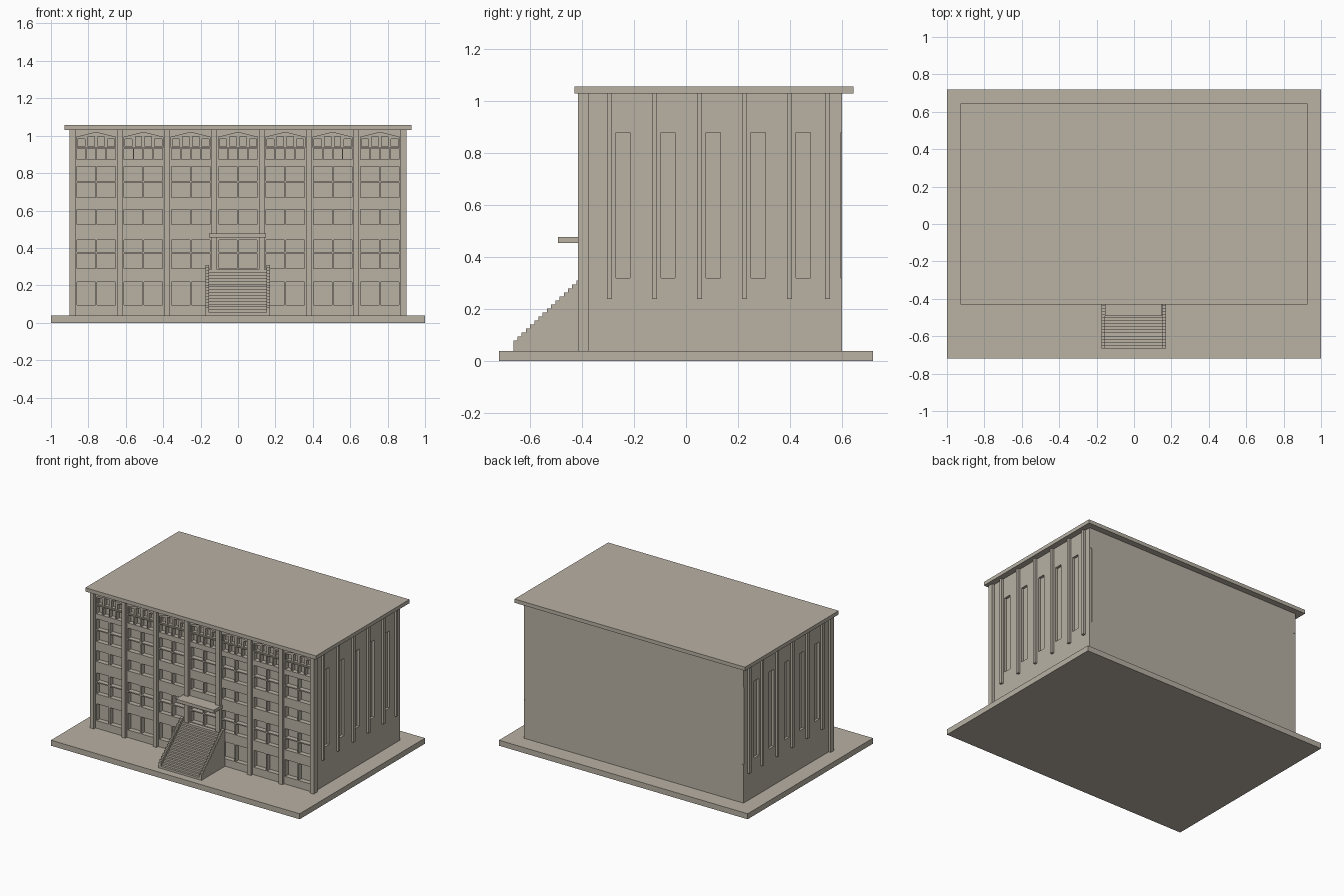
import bpy, bmesh

if "Cube" in bpy.data.objects:
    bpy.data.objects.remove(bpy.data.objects["Cube"])

stone = bpy.data.materials.new("beige stone")
stone.diffuse_color = (0.48, 0.44, 0.37, 1)
stone.use_nodes = True
stone.node_tree.nodes["Principled BSDF"].inputs["Base Color"].default_value = stone.diffuse_color


def add_prism(bm, pts, vec):
    """Closed prism: a polygon swept along vec."""
    a = [bm.verts.new(p) for p in pts]
    b = [bm.verts.new([p[i] + vec[i] for i in range(3)]) for p in pts]
    n = len(a)
    bm.faces.new(a)
    bm.faces.new(b[::-1])
    for i in range(n):
        bm.faces.new((a[i], b[i], b[(i + 1) % n], a[(i + 1) % n]))


def add_box(bm, x0, x1, y0, y1, z0, z1):
    add_prism(bm, [(x0, y0, z0), (x1, y0, z0), (x1, y1, z0), (x0, y1, z0)],
              (0, 0, z1 - z0))


def finish(bm, name):
    bmesh.ops.recalc_face_normals(bm, faces=bm.faces)
    me = bpy.data.meshes.new(name)
    bm.to_mesh(me)
    bm.free()
    me.materials.append(stone)
    ob = bpy.data.objects.new(name, me)
    bpy.context.collection.objects.link(ob)
    return ob


def boxes(name, items):
    bm = bmesh.new()
    for it in items:
        add_box(bm, *it)
    return finish(bm, name)


def cut(target, cutter):
    mod = target.modifiers.new("cut", 'BOOLEAN')
    mod.operation = 'DIFFERENCE'
    mod.solver = 'EXACT'
    mod.object = cutter
    cutter.hide_render = True
    bpy.context.view_layer.objects.active = target
    bpy.ops.object.modifier_apply(modifier=mod.name)
    bpy.data.objects.remove(cutter)


HALF, WALL, BACK = 0.883, -0.395, 0.60   # body half width, front and back walls
BAY = 0.2529                             # bay spacing
DEPTH = 0.035                            # window recess

# Plinth, body and roof slab
boxes("base_slab", [(-1, 1, -0.72, 0.72, 0, 0.04)])
body = boxes("building_body", [(-HALF, HALF, WALL, BACK, 0.04, 1.03)])
boxes("roof_slab", [(-0.927, 0.927, -0.43, 0.645, 1.03, 1.057)])

# Shallow gabled panels at the head of each bay
bm = bmesh.new()
for k in range(-3, 4):
    c, y = k * BAY, WALL - 0.05
    add_prism(bm, [(c - 0.104, y, 0.937), (c + 0.104, y, 0.937), (c + 0.104, y, 0.992),
                   (c, y, 1.018), (c - 0.104, y, 0.992)], (0, 0.06, 0))
cut(body, finish(bm, "gable_cutter"))

# Front windows, in paired rows
rows = [(0.095, 0.218), (0.29, 0.37), (0.378, 0.443), (0.525, 0.605),
        (0.67, 0.75), (0.758, 0.835)]
items = []
for k in range(-3, 4):
    c = k * BAY
    for z0, z1 in rows:
        if k == 0 and z0 < 0.2:
            continue
        for s in (-1, 1):
            m = c + s * 0.0535
            items.append((m - 0.049, m + 0.049, WALL - 0.05, WALL + DEPTH, z0, z1))
    # small panes below and inside the gable
    for j in range(4):
        m = c + (j - 1.5) * 0.053
        items.append((m - 0.023, m + 0.023, WALL - 0.05, WALL + DEPTH, 0.872, 0.931))
        w, top = (0.019, 0.983) if j in (0, 3) else (0.017, 0.995)
        items.append((m - w, m + w, WALL - 0.05, WALL + DEPTH, 0.942, top))
# Tall side slots, the last one running out at the back corner
for s in (-1, 1):
    for i in range(6):
        y0 = -0.27 + i * 0.1735
        y1 = y0 + 0.055 if i < 5 else BACK + 0.05
        xs = sorted((s * (HALF - 0.018), s * (HALF + 0.05)))
        items.append((xs[0], xs[1], y0, y1, 0.32, 0.88))
cut(body, boxes("window_cutter", items))

# Front pilasters between bays
boxes("front_pilasters", [((k - 3.5) * BAY - 0.0155, (k - 3.5) * BAY + 0.0155,
                           -0.415, -0.376, 0.04, 1.03) for k in range(8)])

# Slender side ribs
ribs = []
for s in (-1, 1):
    xs = sorted((s * (HALF - 0.01), s * 0.9))
    for y in (-0.304, -0.131, 0.042, 0.215, 0.388, 0.535):
        ribs.append((xs[0], xs[1], y, y + 0.02, 0.24, 1.03))
boxes("side_ribs", ribs)

# Canopy over the entrance
boxes("entrance_canopy", [(-0.155, 0.15, -0.492, WALL, 0.455, 0.478)])


# Stepped staircase and its stepped side walls
def stair_prism(bm, x0, x1, lift, n=16, y0=-0.665, run=0.0162, rise=0.0153):
    pts = [(x0, y0, 0.04)]
    for i in range(n):
        z = 0.04 + lift + rise * (i + 1)
        pts += [(x0, y0 + i * run, z), (x0, y0 + (i + 1) * run, z)]
    pts += [(x0, WALL, pts[-1][2]), (x0, WALL, 0.04)]
    add_prism(bm, pts, (x1 - x0, 0, 0))


bm = bmesh.new()
stair_prism(bm, -0.155, 0.152, 0)
finish(bm, "entrance_steps")
bm = bmesh.new()
stair_prism(bm, -0.175, -0.155, 0.025)
stair_prism(bm, 0.152, 0.172, 0.025)
finish(bm, "stair_side_walls")
